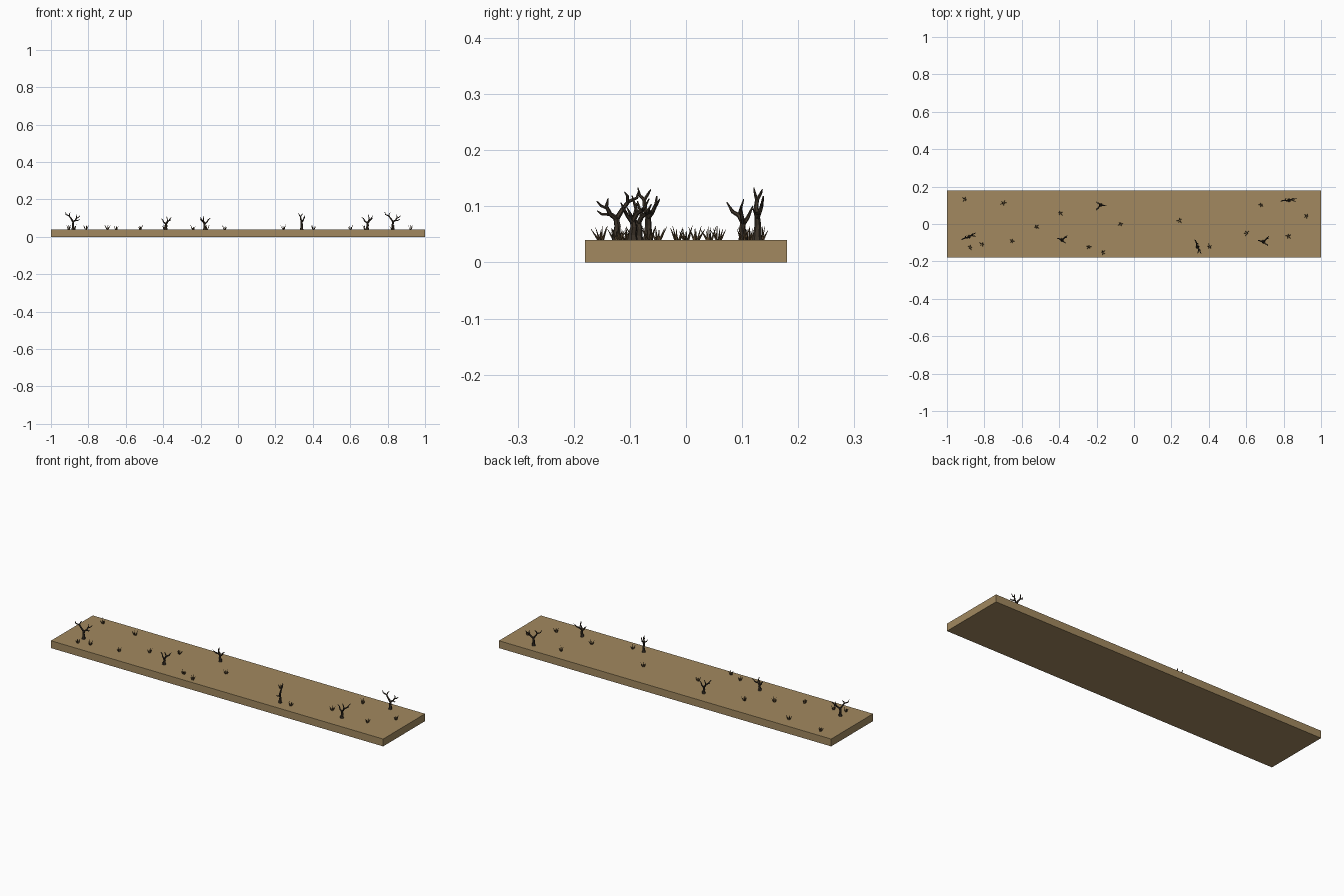
import bpy, bmesh, math, random
from mathutils import Vector, Matrix

if "Cube" in bpy.data.objects:
    bpy.data.objects.remove(bpy.data.objects["Cube"])

random.seed(4)
TOP = 0.04


def material(name, rgb):
    m = bpy.data.materials.new(name)
    m.diffuse_color = (*rgb, 1)
    m.use_nodes = True
    m.node_tree.nodes["Principled BSDF"].inputs["Base Color"].default_value = m.diffuse_color
    return m


soil = material("dry_soil", (0.36, 0.25, 0.115))
bark = material("dead_bark", (0.045, 0.033, 0.022))
straw = material("dry_grass", (0.09, 0.055, 0.025))

# Ground slab
bpy.ops.mesh.primitive_cube_add(size=1, location=(0, 0, TOP / 2))
slab = bpy.context.object
slab.name = "ground_slab"
slab.scale = (2, 0.36, TOP)
bpy.ops.object.transform_apply(location=False, rotation=False, scale=True)
slab.data.materials.append(soil)

# Tree patterns: branches as (x, y, z, radius) in hundredths, heights above ground
TALL = [
    [(0, 0, -.2, 1.0), (.1, 0, .8, .75), (-.1, .1, 2.6, .6), (.2, 0, 4.2, .5)],
    [(.1, 0, 3.9, .5), (-1.0, -.3, 5.6, .42), (-2.2, -.2, 7.2, .35),
     (-3.9, -.6, 7.9, .27), (-4.3, -.9, 9.3, .1)],
    [(-2.1, -.2, 7.1, .32), (-1.9, .5, 8.3, .25), (-1.3, .8, 9.0, .1)],
    [(.1, 0, 4.0, .5), (1.4, .5, 4.9, .4), (2.2, 1.0, 6.3, .33), (1.9, 1.2, 7.8, .12)],
    [(2.1, .9, 6.0, .3), (3.2, 1.0, 6.4, .25), (4.1, 1.3, 7.3, .1)],
    [(1.3, .4, 4.8, .3), (2.8, -.2, 4.8, .25), (3.7, -.5, 5.5, .1)],
]
LOW = [
    [(0, 0, -.2, 1.0), (-.1, 0, .8, .75), (.2, .1, 2.0, .6), (0, 0, 3.1, .5)],
    [(0, 0, 2.9, .48), (.9, .5, 4.2, .4), (2.0, 1.2, 4.8, .32), (3.2, 1.8, 6.4, .1)],
    [(.9, .5, 4.1, .32), (.7, .1, 5.6, .25), (.3, -.2, 6.9, .1)],
    [(0, 0, 2.9, .45), (-1.1, .6, 3.8, .36), (-1.6, 1.0, 5.0, .28), (-2.5, 1.3, 5.7, .1)],
    [(.1, 0, 2.6, .4), (.6, -1.1, 3.9, .33), (1.4, -1.7, 4.6, .26), (1.5, -2.3, 5.8, .1)],
    [(1.9, 1.1, 4.7, .28), (2.9, .7, 5.0, .1)],
]


def tree(name, pattern, x, y, yaw, size=1.0):
    cu = bpy.data.curves.new(name, 'CURVE')
    cu.dimensions = '3D'
    cu.bevel_depth = 0.01
    cu.bevel_resolution = 1
    cu.use_fill_caps = True
    for branch in pattern:
        s = cu.splines.new('POLY')
        s.points.add(len(branch) - 1)
        s.use_smooth = False
        for p, (bx, by, bz, r) in zip(s.points, branch):
            p.co = (bx * .01 * size, by * .01 * size, bz * .01 * size, 1)
            p.radius = r
    cu.materials.append(bark)
    ob = bpy.data.objects.new(name, cu)
    bpy.context.collection.objects.link(ob)
    ob.location = (x, y, TOP)
    ob.rotation_euler.z = math.radians(yaw)
    bpy.ops.object.select_all(action='DESELECT')
    ob.select_set(True)
    bpy.context.view_layer.objects.active = ob
    bpy.ops.object.convert(target='MESH')


# Dead trees
tree("dead_tree_1", TALL, -0.882, -0.068, 12)
tree("dead_tree_2", LOW, -0.385, -0.085, 10)
tree("dead_tree_3", LOW, -0.178, 0.102, 200, 1.05)
tree("dead_tree_4", TALL, 0.34, -0.123, -80, 0.95)
tree("dead_tree_5", LOW, 0.692, -0.095, 15, 1.15)
tree("dead_tree_6", TALL, 0.828, 0.127, -4)


# Grass tufts: thin leaning spikes
def tuft(name, x, y):
    bm = bmesh.new()
    start = random.uniform(0, math.tau)
    for i in range(6):
        a = start + i * math.tau / 5 + random.uniform(-.25, .25)
        reach = random.uniform(.011, .018) if i < 5 else .003
        out = Vector((math.cos(a), math.sin(a), 0))
        foot = out * .004
        tip = out * reach + Vector((0, 0, random.uniform(.016, .026)))
        d = tip - foot
        m = Matrix.Translation((foot + tip) / 2) @ d.to_track_quat('Z', 'Y').to_matrix().to_4x4()
        bmesh.ops.create_cone(bm, cap_ends=True, segments=4, radius1=.0024,
                              radius2=.0003, depth=d.length, matrix=m)
    me = bpy.data.meshes.new(name)
    bm.to_mesh(me)
    bm.free()
    me.materials.append(straw)
    ob = bpy.data.objects.new(name, me)
    ob.location = (x, y, TOP)
    bpy.context.collection.objects.link(ob)


spots = [(-.905, .133), (-.698, .112), (-.522, -.015), (-.652, -.09), (-.813, -.108),
         (-.876, -.125), (-.393, .058), (-.24, -.122), (-.166, -.152), (-.072, 0),
         (.244, .018), (.404, -.122), (.602, -.05), (.68, .102), (.826, -.066), (.922, .042)]
for i, (x, y) in enumerate(spots):
    tuft(f"grass_tuft_{i + 1}", x, y)
